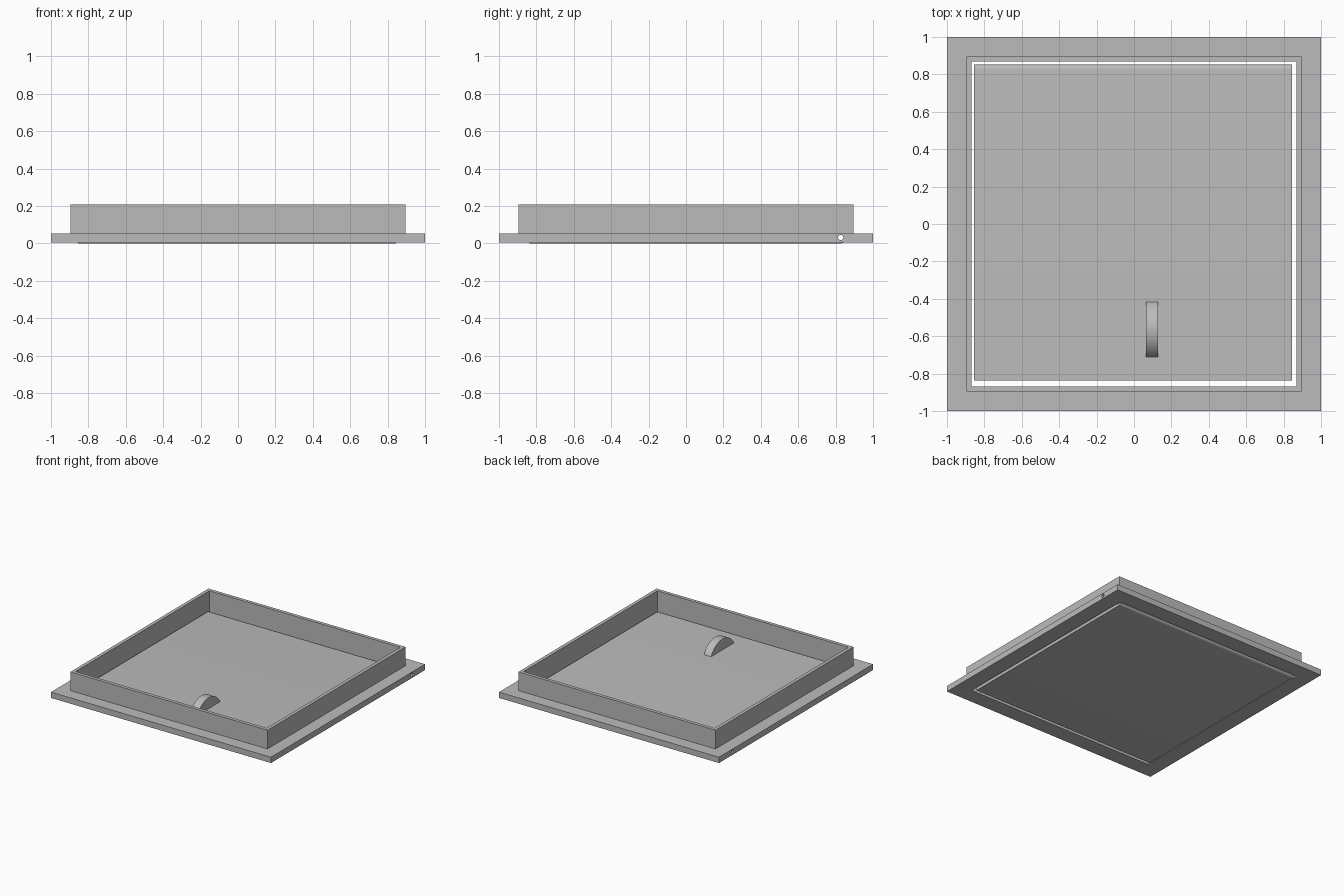
import bpy, bmesh, math
from mathutils import Matrix

cube = bpy.data.objects.get("Cube")
if cube:
    bpy.data.objects.remove(cube, do_unlink=True)

grey = bpy.data.materials.new("plain grey")
grey.use_nodes = True
colour = (0.5, 0.5, 0.5, 1)
grey.diffuse_color = colour
grey.node_tree.nodes["Principled BSDF"].inputs["Base Color"].default_value = colour


def finish(bm, name):
    """Turn a bmesh into a grey object with consistent outward faces."""
    bmesh.ops.recalc_face_normals(bm, faces=bm.faces)
    mesh = bpy.data.meshes.new(name)
    bm.to_mesh(mesh)
    bm.free()
    mesh.materials.append(grey)
    obj = bpy.data.objects.new(name, mesh)
    bpy.context.collection.objects.link(obj)
    return obj


def square_ring(name, profile):
    """Sweep a (half width, z) profile around a square with mitred corners."""
    bm = bmesh.new()
    corners = [(1, 1), (-1, 1), (-1, -1), (1, -1)]
    loops = [[bm.verts.new((sx * r, sy * r, z)) for r, z in profile] for sx, sy in corners]
    n = len(profile)
    for c in range(4):
        a, b = loops[c], loops[(c + 1) % 4]
        for i in range(n):
            j = (i + 1) % n
            bm.faces.new((a[i], a[j], b[j], b[i]))
    return finish(bm, name)


def extrude_x(name, profile, x0, x1):
    """Extrude a (y, z) profile along x."""
    bm = bmesh.new()
    face = bm.faces.new([bm.verts.new((x0, y, z)) for y, z in profile])
    moved = bmesh.ops.extrude_face_region(bm, geom=[face])["geom"]
    verts = [g for g in moved if isinstance(g, bmesh.types.BMVert)]
    bmesh.ops.translate(bm, verts=verts, vec=(x1 - x0, 0, 0))
    return finish(bm, name)


def arc(cy, cz, r, start, end, steps):
    angles = [math.radians(start + (end - start) * i / steps) for i in range(steps + 1)]
    return [(cy + r * math.cos(a), cz + r * math.sin(a)) for a in angles]


def smooth(obj):
    bpy.ops.object.select_all(action="DESELECT")
    obj.select_set(True)
    bpy.context.view_layer.objects.active = obj
    bpy.ops.object.shade_smooth_by_angle(angle=math.radians(30))


# Frame: flat flange with an upright wall around the opening
WALL_IN, WALL_OUT, FLANGE_TOP = 0.868, 0.896, 0.053
frame = square_ring("frame", [(WALL_IN, 0.005), (1, 0.005), (1, FLANGE_TOP),
                              (WALL_OUT, FLANGE_TOP), (WALL_OUT, 0.207), (WALL_IN, 0.207)])

# Door: flat panel with a fully rounded hinge edge at the back
DOOR_TOP = 0.053
HINGE_Y, HINGE_Z = 0.827, DOOR_TOP / 2
door = extrude_x("door", [(-0.836, DOOR_TOP), (-0.836, 0)]
                 + arc(HINGE_Y, HINGE_Z, HINGE_Z, -90, 90, 16), -0.856, 0.846)

# Hinge bore through both sides of the frame and the door
bm = bmesh.new()
bmesh.ops.create_cone(bm, cap_ends=True, segments=24, radius1=0.014, radius2=0.014, depth=2.4,
                      matrix=Matrix.Translation((0, HINGE_Y, 0.031)) @ Matrix.Rotation(math.pi / 2, 4, "Y"))
cutter = finish(bm, "hinge_bore_cutter")
cutter.hide_render = True
for obj in (frame, door):
    mod = obj.modifiers.new("hinge bore", "BOOLEAN")
    mod.object = cutter
    mod.operation = "DIFFERENCE"
    mod.solver = "EXACT"
    bpy.context.view_layer.objects.active = obj
    bpy.ops.object.modifier_apply(modifier=mod.name)
bpy.data.objects.remove(cutter, do_unlink=True)
smooth(frame)
smooth(door)

# Handle: solid arched grip standing on the door
HALF, RISE = 0.148, 0.09
radius = (HALF ** 2 + RISE ** 2) / (2 * RISE)
sweep = math.degrees(math.asin(HALF / radius))
handle = extrude_x("handle", arc(-0.564, DOOR_TOP + RISE - radius, radius, 90 - sweep, 90 + sweep, 24),
                   0.063, 0.129)
smooth(handle)
